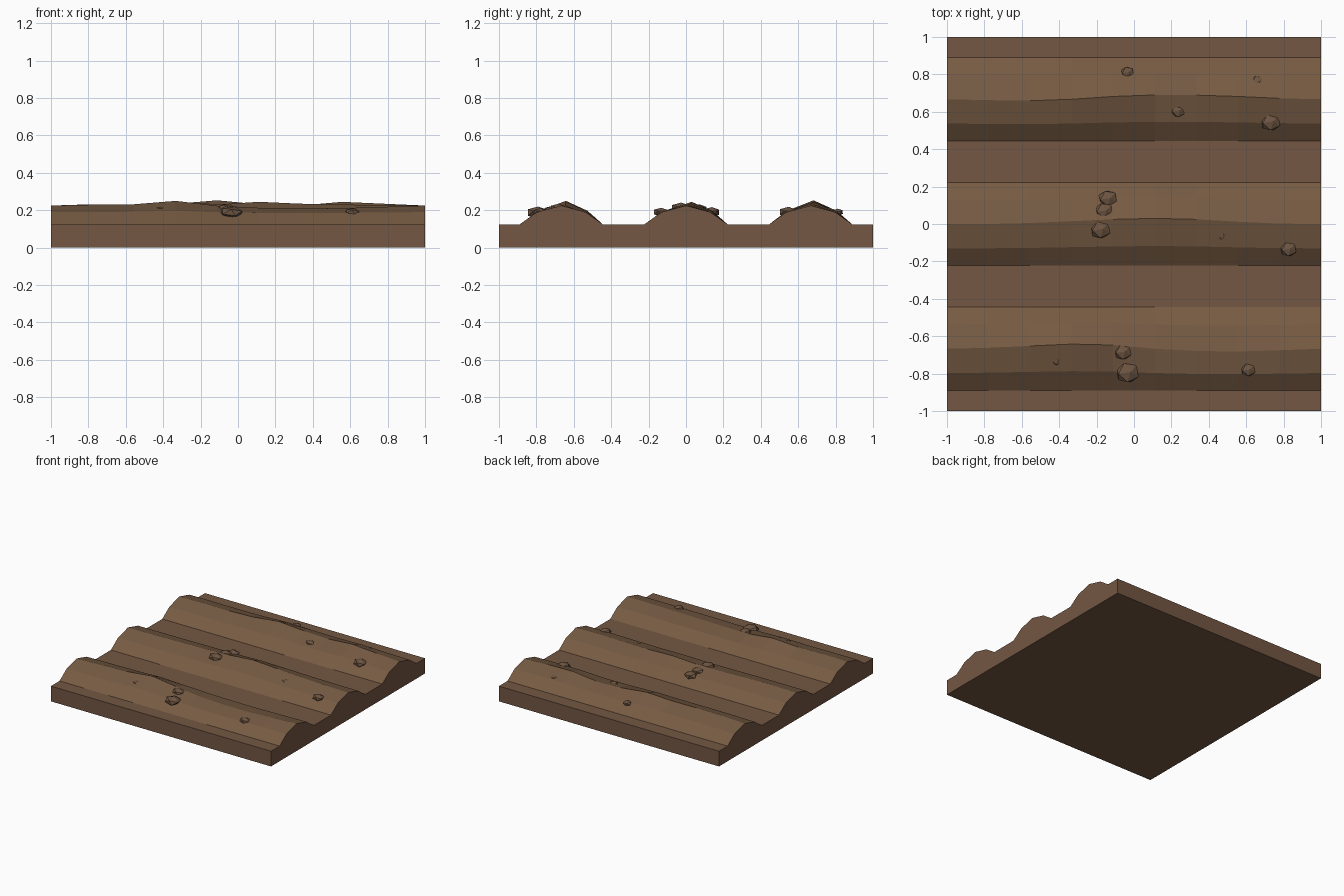
import bpy, bmesh, math
from mathutils import Matrix

if "Cube" in bpy.data.objects:
    bpy.data.objects.remove(bpy.data.objects["Cube"])


def mat(name, rgb):
    m = bpy.data.materials.new(name)
    m.diffuse_color = (*rgb, 1)
    m.use_nodes = True
    m.node_tree.nodes["Principled BSDF"].inputs["Base Color"].default_value = m.diffuse_color
    return m


SOIL = mat("soil brown", (0.172, 0.095, 0.056))
RIDGE = mat("ridge brown", (0.181, 0.104, 0.056))
CLOD = mat("clod brown", (0.155, 0.091, 0.054))


def finish(bm, name, mats):
    bmesh.ops.recalc_face_normals(bm, faces=bm.faces)
    me = bpy.data.meshes.new(name)
    bm.to_mesh(me)
    bm.free()
    for m in mats:
        me.materials.append(m)
    ob = bpy.data.objects.new(name, me)
    bpy.context.collection.objects.link(ob)
    return ob


# Crest wobble per ridge: height and sideways shift at the ten stations along x
FLAT = 0.125
STATIONS = 10
RIDGES = [
    (-0.667, [.225, .230, .232, .250, .224, .213, .210, .211, .218, .225],
     [0, .005, .015, .025, .020, 0, -.012, -.015, -.008, 0]),
    (0.0, [.225, .228, .230, .228, .230, .245, .235, .230, .228, .225],
     [0, 0, .005, .015, .025, .030, .025, .012, .002, 0]),
    (0.667, [.225, .232, .232, .235, .253, .232, .225, .245, .235, .225],
     [0, -.005, -.008, 0, .015, .023, .022, .015, .005, 0]),
]


def section(i):
    """Cross-section of the ploughed field at station i."""
    pts = [(-1, 0), (-1, FLAT)]
    for yc, heights, shifts in RIDGES:
        h, s = heights[i], shifts[i]
        shoulder = 0.19 + (h - 0.225) * 0.3
        pts += [(yc - 0.222, FLAT), (yc - 0.13 + s * 0.4, shoulder), (yc + s, h),
                (yc + 0.13 + s * 0.4, shoulder), (yc + 0.222, FLAT)]
    return pts + [(1, FLAT), (1, 0)]


# Ploughed field: sections joined along x, closed underneath and at both ends
bm = bmesh.new()
rows = []
for i in range(STATIONS):
    x = -1 + 2 * i / (STATIONS - 1)
    rows.append([bm.verts.new((x, y, z)) for y, z in section(i)])
n = len(rows[0])
for a, b in zip(rows, rows[1:]):
    for j in range(n):
        k = (j + 1) % n
        f = bm.faces.new((a[j], a[k], b[k], b[j]))
        # sloping strips belong to the ridges
        if 2 <= j < n - 3 and (j - 2) % 5 != 4:
            f.material_index = 1
bm.faces.new(rows[0])
bm.faces.new(rows[-1])
finish(bm, "ploughed_field", [SOIL, RIDGE])

# Clods of earth: x, y, z, radius
CLODS = [
    (-0.035, 0.81, 0.19, 0.037), (0.66, 0.76, 0.195, 0.04),
    (0.235, 0.605, 0.195, 0.043), (0.73, 0.545, 0.19, 0.057),
    (-0.14, 0.135, 0.19, 0.054), (-0.16, 0.07, 0.205, 0.052),
    (-0.18, -0.03, 0.212, 0.058), (0.825, -0.135, 0.19, 0.047),
    (-0.06, -0.685, 0.21, 0.05), (-0.035, -0.795, 0.187, 0.066),
    (0.61, -0.78, 0.19, 0.042), (-0.415, -0.73, 0.205, 0.03),
    (0.47, -0.06, 0.198, 0.03),
]
for i, (x, y, z, r) in enumerate(CLODS):
    bm = bmesh.new()
    bmesh.ops.create_icosphere(bm, subdivisions=1, radius=1,
                               matrix=Matrix.Rotation(math.radians(58), 4, 'X'))
    bmesh.ops.transform(bm, verts=bm.verts, matrix=Matrix.Translation((x, y, z))
                        @ Matrix.Diagonal((r, r * 0.9, r * 0.52, 1)))
    finish(bm, f"earth_clod_{i + 1}", [CLOD])
